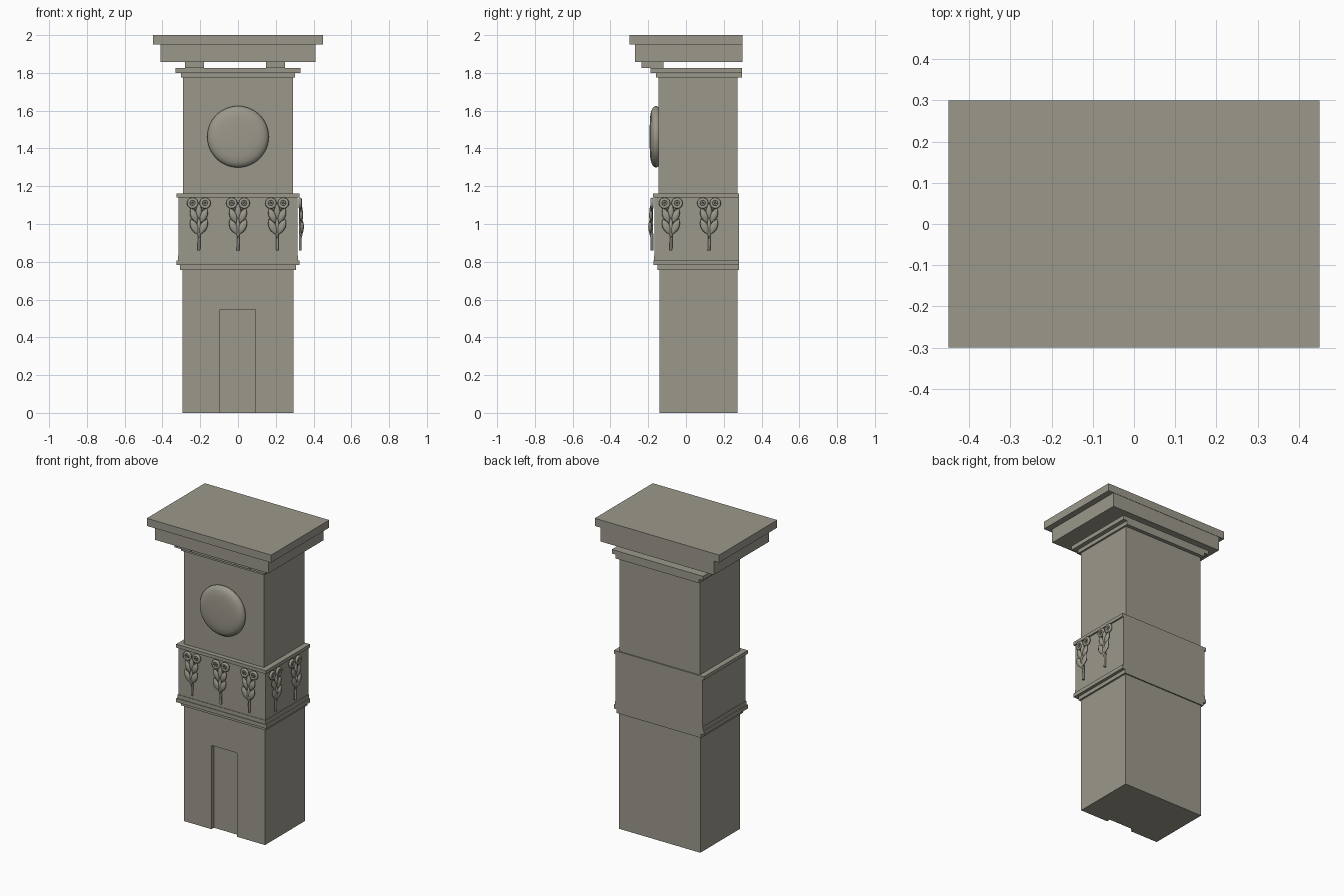
import bpy, bmesh, math
from mathutils import Matrix, Vector

cube = bpy.data.objects.get("Cube")
if cube:
    bpy.data.objects.remove(cube, do_unlink=True)

stone = bpy.data.materials.new("warm grey stone")
stone.use_nodes = True
colour = (0.33, 0.315, 0.26, 1)
stone.diffuse_color = colour
stone.node_tree.nodes["Principled BSDF"].inputs["Base Color"].default_value = colour


def add_object(name, mesh, location=(0, 0, 0), turn=0):
    obj = bpy.data.objects.new(name, mesh)
    obj.location = location
    obj.rotation_euler.z = turn
    bpy.context.collection.objects.link(obj)
    return obj


def finish(name, bm):
    bmesh.ops.recalc_face_normals(bm, faces=bm.faces)
    mesh = bpy.data.meshes.new(name)
    bm.to_mesh(mesh)
    bm.free()
    mesh.materials.append(stone)
    return mesh


def box(name, x0, x1, y0, y1, z0, z1):
    bm = bmesh.new()
    centre = Vector((x0 + x1, y0 + y1, z0 + z1)) / 2
    size = (x1 - x0, y1 - y0, z1 - z0)
    bmesh.ops.create_cube(bm, size=1, matrix=Matrix.Translation(centre) @ Matrix.Diagonal((*size, 1)))
    return add_object(name, finish(name, bm))


# Stacked tower: half width, front, back, bottom, top
tiers = {
    "lower_shaft": (0.294, -0.14, 0.272, 0, 0.757),
    "lower_moulding": (0.306, -0.15, 0.28, 0.757, 0.782),
    "lower_ledge": (0.326, -0.173, 0.28, 0.782, 0.807),
    "band_foot": (0.318, -0.169, 0.28, 0.807, 0.832),
    "ornament_band": (0.315, -0.166, 0.28, 0.832, 1.14),
    "upper_ledge": (0.325, -0.175, 0.28, 1.14, 1.162),
    "upper_shaft": (0.29, -0.145, 0.272, 1.162, 1.775),
    "cap_moulding": (0.302, -0.16, 0.296, 1.775, 1.8),
    "cap_ledge": (0.33, -0.187, 0.296, 1.8, 1.827),
    "roof_base": (0.41, -0.27, 0.298, 1.858, 1.95),
    "roof_slab": (0.45, -0.3, 0.3, 1.95, 2),
}
parts = {name: box(name, -t[0], *t) for name, t in tiers.items()}

# Brackets under the roof
for name, x in (("right_bracket", -0.28), ("left_bracket", 0.148)):
    box(name, x, x + 0.1, -0.235, -0.12, 1.827, 1.858)

# Doorway recess
cutter = box("door_cutter", -0.094, 0.092, -0.3, -0.115, -0.1, 0.548)
cutter.hide_render = True
shaft = parts["lower_shaft"]
cut = shaft.modifiers.new("doorway", "BOOLEAN")
cut.operation = "DIFFERENCE"
cut.object = cutter
cut.solver = "EXACT"
bpy.context.view_layer.objects.active = shaft
bpy.ops.object.modifier_apply(modifier=cut.name)
bpy.data.objects.remove(cutter, do_unlink=True)

# Round boss, turned from a profile of radius and depth
profile = [(0, 0.048), (0.06, 0.047), (0.105, 0.045), (0.135, 0.04),
           (0.153, 0.031), (0.162, 0.019), (0.163, 0.01), (0.157, 0), (0, 0)]
bm = bmesh.new()
verts = [bm.verts.new((r, -d, 0)) for r, d in profile]
edges = [bm.edges.new(pair) for pair in zip(verts, verts[1:])]
bmesh.ops.spin(bm, geom=verts + edges, cent=(0, 0, 0), axis=(0, 1, 0),
               angle=math.tau, steps=48, use_duplicate=False)
bmesh.ops.remove_doubles(bm, verts=bm.verts, dist=0.0001)
boss = add_object("round_boss", finish("round_boss", bm), (0, -0.145, 1.462))
bpy.context.view_layer.objects.active = boss
boss.select_set(True)
bpy.ops.object.shade_smooth_by_angle(angle=math.radians(40))


# Flower ornament helpers: local x across, -y outward, z up
def ring(bm, x, z, major, minor, depth):
    n, m = 20, 8
    rows = []
    for i in range(n):
        a = math.tau * i / n
        row = []
        for j in range(m):
            b = math.tau * j / m
            r = major + minor * math.cos(b)
            row.append(bm.verts.new((x + r * math.cos(a), minor * math.sin(b) - depth, z + r * math.sin(a))))
        rows.append(row)
    for i in range(n):
        for j in range(m):
            k, l = (i + 1) % n, (j + 1) % m
            bm.faces.new((rows[i][j], rows[k][j], rows[k][l], rows[i][l]))


def leaf(bm, x, z, width, length, lean, depth):
    made = bmesh.ops.create_uvsphere(bm, u_segments=12, v_segments=10, radius=1)["verts"]
    for v in made:
        taper = math.sqrt(max(0, 1 - v.co.z ** 2))
        v.co = Vector((v.co.x * taper * width, v.co.y * taper * 0.01, v.co.z * length))
    place = Matrix.Translation((x, -depth, z)) @ Matrix.Rotation(lean, 4, "Y")
    bmesh.ops.transform(bm, matrix=place, verts=made)


def stem(bm, start, end, radius):
    a, b = Vector((start[0], -0.014, start[1])), Vector((end[0], -0.014, end[1]))
    turn = (b - a).to_track_quat("Z", "Y").to_matrix().to_4x4()
    bmesh.ops.create_cone(bm, cap_ends=True, segments=8, radius1=radius, radius2=radius,
                          depth=(b - a).length, matrix=Matrix.Translation((a + b) / 2) @ turn)


bm = bmesh.new()
stem(bm, (0, -0.14), (0.002, -0.05), 0.007)
stem(bm, (0.002, -0.052), (0, 0.05), 0.006)
for side in (-1, 1):
    stem(bm, (0, 0.04), (side * 0.03, 0.105), 0.005)
    ring(bm, side * 0.033, 0.11, 0.021, 0.009, 0.014)
    ring(bm, side * 0.033, 0.11, 0.009, 0.005, 0.017)
    leaf(bm, side * 0.026, 0.045, 0.019, 0.042, side * 0.4, 0.02)
    leaf(bm, side * 0.024, -0.015, 0.02, 0.046, side * 0.45, 0.024)
leaf(bm, 0, 0.065, 0.016, 0.045, 0, 0.018)
leaf(bm, 0, -0.02, 0.012, 0.06, 0, 0.02)
for face in bm.faces:
    face.smooth = len(face.verts) <= 4
flower = finish("flower_ornament", bm)

# Flowers along the front and the left side
for i, x in enumerate((-0.207, 0, 0.207)):
    add_object(f"front_flower_{i + 1}", flower, (x, -0.166, 1.0))
for i, y in enumerate((-0.08, 0.122)):
    add_object(f"side_flower_{i + 1}", flower, (0.315, y, 1.0), math.pi / 2)
